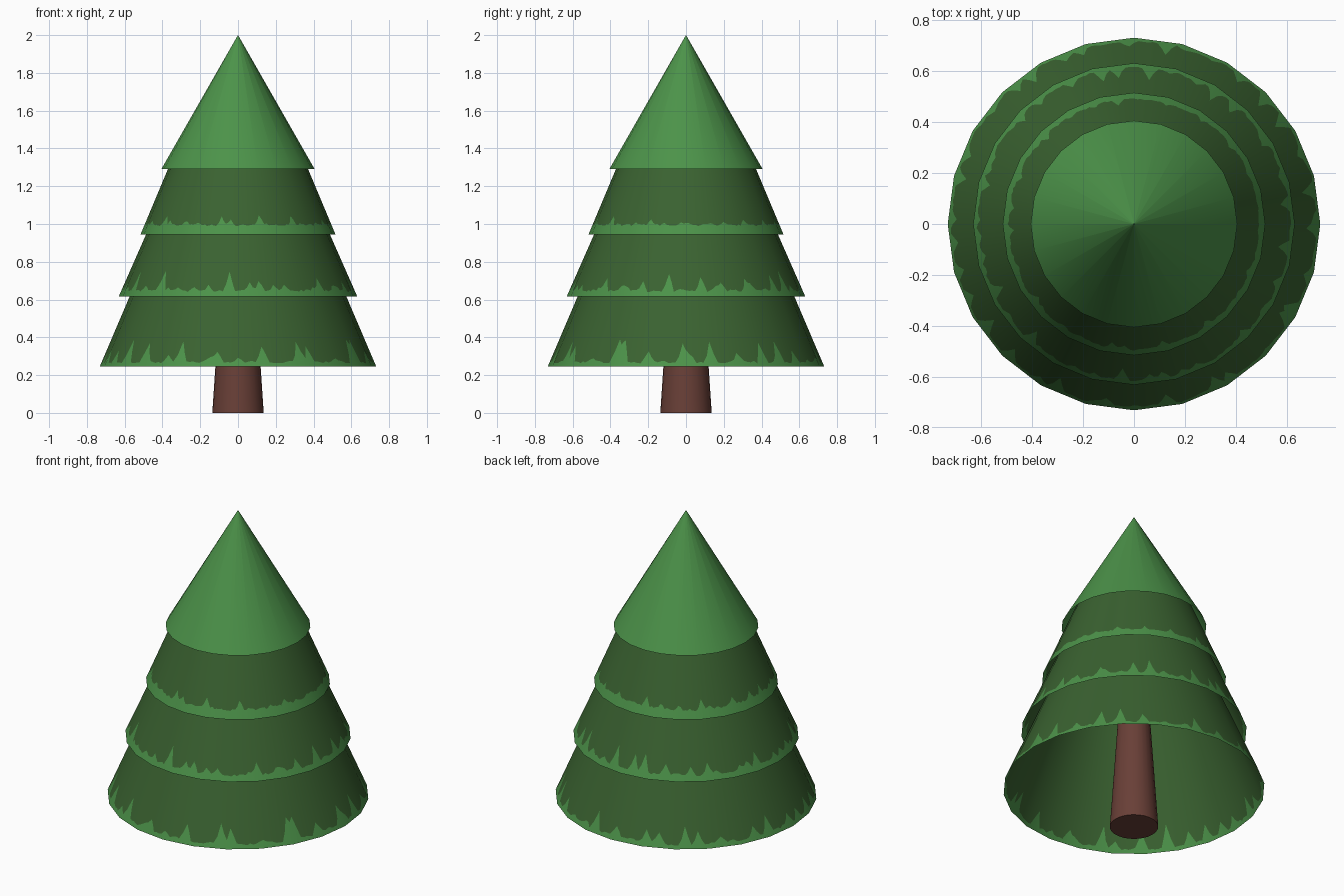
import bpy, math, random
from mathutils import Vector

if "Cube" in bpy.data.objects:
    bpy.data.objects.remove(bpy.data.objects["Cube"])

random.seed(7)
SIDES, SUB = 24, 10


def material(name, rgb):
    m = bpy.data.materials.new(name)
    m.diffuse_color = (*rgb, 1)
    m.use_nodes = True
    m.node_tree.nodes["Principled BSDF"].inputs["Base Color"].default_value = m.diffuse_color
    return m


LIGHT = material("light green", (0.072, 0.29, 0.067))
DARK = material("dark green", (0.042, 0.122, 0.03))
BROWN = material("bark brown", (0.141, 0.05, 0.038))


def rim(i, sub):
    """Unit point i on the 24-sided outline, each side split in sub steps."""
    side, t = divmod(i, sub)
    a0 = 2 * math.pi * side / SIDES
    a1 = 2 * math.pi * (side + 1) / SIDES
    f = t / sub
    return Vector((math.cos(a0) * (1 - f) + math.cos(a1) * f,
                   math.sin(a0) * (1 - f) + math.sin(a1) * f, 0))


def shell(name, rings, sub, mats, cap=False):
    """Skin rings of (radius, height) functions; band k gets material k."""
    n = SIDES * sub
    verts, faces, idx, normals = [], [], [], []
    (r0, z0), (r1, z1) = rings[0](0), rings[-1](0)
    slope = (r0 - r1) / (z1 - z0)
    for ring in rings:
        for i in range(n):
            r, z = ring(i)
            d = rim(i, sub)
            verts.append(d * r + Vector((0, 0, z)))
            normals.append((d.normalized() + Vector((0, 0, slope))).normalized())
    for k in range(len(rings) - 1):
        for i in range(n):
            j = (i + 1) % n
            faces.append((k * n + i, k * n + j, (k + 1) * n + j, (k + 1) * n + i))
            idx.append(k)
    me = bpy.data.meshes.new(name)
    if cap:
        # separate vertices keep the cap edge sharp
        base = len(verts)
        verts += [v.copy() for v in verts[:n]]
        normals += [Vector((0, 0, -1))] * n
        faces.append(tuple(base + i for i in reversed(range(n))))
        idx.append(0)
    me.from_pydata(verts, [], faces)
    for m in mats:
        me.materials.append(m)
    for p, k in zip(me.polygons, idx):
        p.material_index = k
        p.use_smooth = True
    me.normals_split_custom_set_from_vertices(normals)
    ob = bpy.data.objects.new(name, me)
    bpy.context.collection.objects.link(ob)
    return ob


def fringe(base, wobble, spikes, tall):
    """Heights of the pale ragged hem, with narrow spikes."""
    n = SIDES * SUB
    h = [base + random.uniform(-wobble, wobble) for _ in range(n)]
    for s in range(spikes):
        i = int((s + random.random()) * n / spikes) % n
        top = tall * random.uniform(0.2, 1) ** 1.5
        for o, f in ((-1, 0.35), (0, 1), (1, 0.5)):
            h[(i + o) % n] += top * f
    return h


def tier(name, r0, z0, r1, z1, hem):
    def at(z):
        return r0 + (r1 - r0) * (z - z0) / (z1 - z0), z
    shell(name, [lambda i: at(z0), lambda i: at(z0 + hem[i]), lambda i: at(z1)],
          SUB, [LIGHT, DARK])


# Trunk
shell("trunk", [lambda i: (0.136, 0.0), lambda i: (0.07, 1.0)], 1, [BROWN], cap=True)

# Three open skirts with ragged pale hems, continued up inside the next ones
tier("lower_branches", 0.732, 0.245, 0.41, 1.0, fringe(0.024, 0.007, 36, 0.12))
tier("middle_branches", 0.632, 0.615, 0.33, 1.3, fringe(0.032, 0.006, 44, 0.11))
tier("upper_branches", 0.516, 0.945, 0.30, 1.46, fringe(0.05, 0.006, 34, 0.05))

# Plain top cone
shell("tree_top", [lambda i: (0.406, 1.29), lambda i: (0.0005, 2.0)], 1, [LIGHT])
